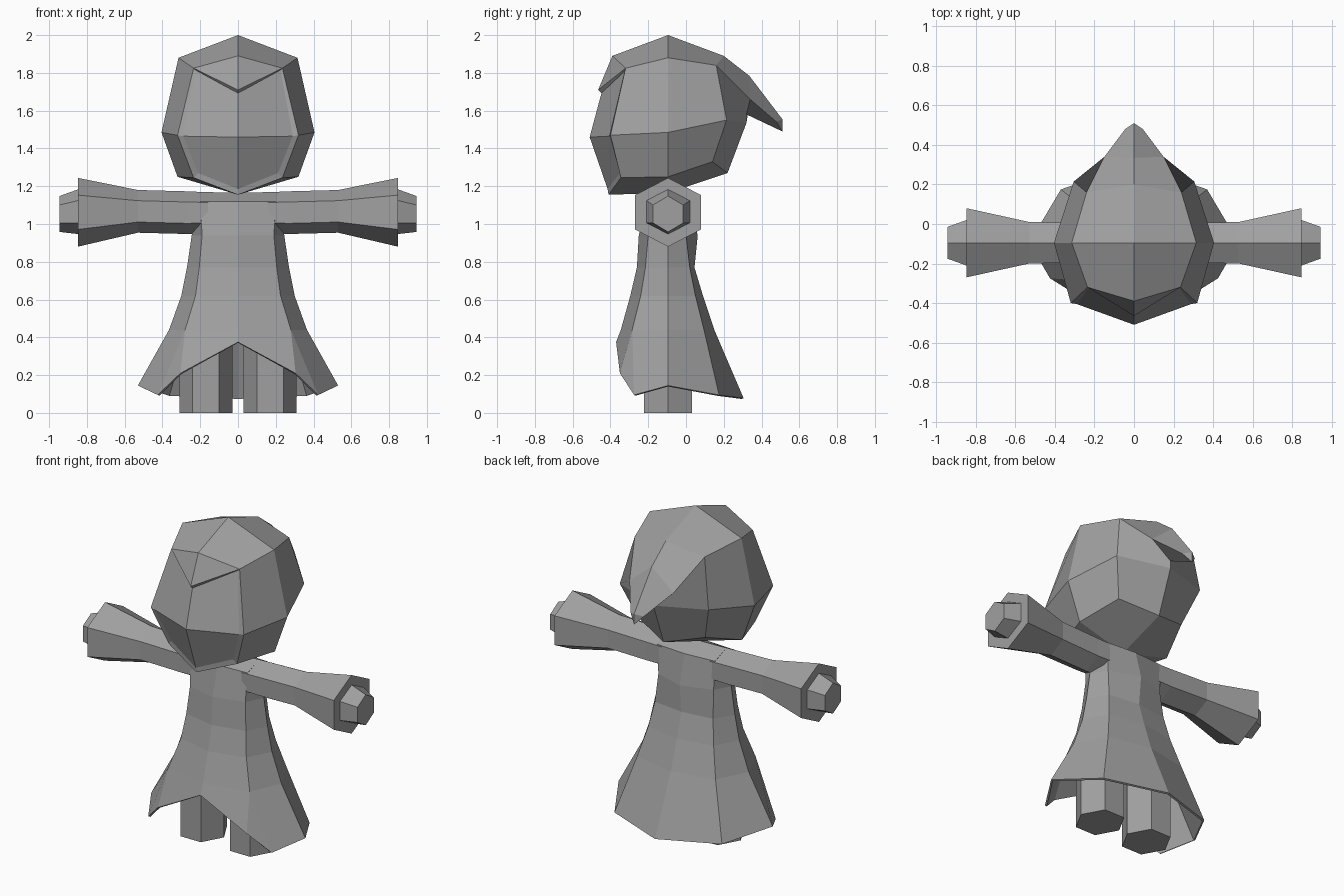
import bpy, bmesh, math

if "Cube" in bpy.data.objects:
    bpy.data.objects.remove(bpy.data.objects["Cube"])

CY = -0.095  # depth of the figure's axis

grey = bpy.data.materials.new("plain grey")
grey.diffuse_color = (0.35, 0.35, 0.35, 1)
grey.use_nodes = True
grey.node_tree.nodes["Principled BSDF"].inputs["Base Color"].default_value = grey.diffuse_color


def make(name, verts, faces, mirror=True, thickness=0):
    """Flat-shaded mesh from a right half, mirrored to the left."""
    me = bpy.data.meshes.new(name)
    me.from_pydata(verts, [], faces)
    bm = bmesh.new()
    bm.from_mesh(me)
    if mirror:
        copy = bmesh.ops.duplicate(bm, geom=bm.verts[:] + bm.edges[:] + bm.faces[:])["geom"]
        for v in copy:
            if isinstance(v, bmesh.types.BMVert):
                v.co.x = -v.co.x
        bmesh.ops.reverse_faces(bm, faces=[f for f in copy if isinstance(f, bmesh.types.BMFace)])
        bmesh.ops.remove_doubles(bm, verts=bm.verts, dist=0.0005)
    bmesh.ops.recalc_face_normals(bm, faces=bm.faces)
    bm.to_mesh(me)
    bm.free()
    me.materials.append(grey)
    ob = bpy.data.objects.new(name, me)
    bpy.context.collection.objects.link(ob)
    if thickness:
        mod = ob.modifiers.new("thickness", "SOLIDIFY")
        mod.thickness = thickness
    return ob


def poly_part(name, points, faces, **kw):
    """Part from named points; each face is a string of point names."""
    index = {k: i for i, k in enumerate(points)}
    return make(name, list(points.values()), [[index[k] for k in f.split()] for f in faces], **kw)


def hex_loft(name, rings, axis):
    """Hexagonal tube along x or z; ring = (position, centre, radius a, radius b)."""
    verts, faces = [], []
    for pos, c, ra, rb in rings:
        for k in range(6):
            a = math.radians(60 * k)
            if axis == "x":
                verts.append((pos, CY + ra * math.sin(a) / math.sin(math.pi / 3), c + rb * math.cos(a)))
            else:
                verts.append((c + ra * math.cos(a), CY + rb * math.sin(a) / math.sin(math.pi / 3), pos))
    for r in range(len(rings) - 1):
        for k in range(6):
            n = (k + 1) % 6
            faces.append((r * 6 + k, r * 6 + n, r * 6 + 6 + n, r * 6 + 6 + k))
    faces += [tuple(range(6))[::-1], tuple(range(len(verts) - 6, len(verts)))]
    return make(name, verts, faces)


# Hood: faceted shell with a pointed tail at the back and a peaked brim
hood = {
    "top": (0, CY, 2.0), "base": (0, CY, 1.165),
    "f1": (0, -.39, 1.89), "c1": (.235, -.32, 1.825), "s1": (.315, CY, 1.88),
    "k1": (.24, .16, 1.84), "b1": (0, .2, 1.89),
    "c2": (.32, -.4, 1.47), "s2": (.405, CY, 1.485), "k2": (.305, .215, 1.55), "b2": (0, .32, 1.535),
    "c3": (.235, -.345, 1.245), "s3": (.32, CY, 1.25), "k3": (.23, .14, 1.33), "b3": (0, .22, 1.27),
    "f3": (0, -.41, 1.155),
    # tail
    "t1": (0, .335, 1.785), "t2": (0, .51, 1.555), "u2": (0, .51, 1.49),
    "w1": (.15, .34, 1.66), "w2": (.045, .48, 1.54), "u1": (0, .32, 1.58),
    # brim peak
    "p": (0, -.465, 1.71), "q": (0, -.445, 1.69),
    # inner edge of the face opening
    "i1": (.225, -.318, 1.815), "i2": (.29, -.405, 1.465), "i3": (.212, -.35, 1.27), "i4": (0, -.415, 1.185),
}
poly_part("hood", hood, [
    "top s1 c1 f1", "top b1 k1 s1", "s1 s2 c2 c1", "s1 k1 k2 s2",
    "s2 s3 c3 c2", "s2 k2 k3 s3", "s3 base f3 c3", "s3 k3 b3 base",
    "k2 b2 b3 k3", "k1 w1 u1 b2 k2",
    "b1 t1 w1 k1", "t1 t2 w2 w1", "w2 t2 u2", "w1 w2 u2 u1",
    "f1 c1 p", "p c1 q", "q c1 i1",
    "c1 c2 i2 i1", "c2 c3 i3 i2", "c3 f3 i4 i3",
])

# Face: folded mask filling the opening
face = {
    "a": (0, -.447, 1.695), "b": (0, -.51, 1.46), "c": (0, -.415, 1.185),
    "d": (.225, -.318, 1.815), "e": (.29, -.405, 1.465), "f": (.212, -.35, 1.27),
}
poly_part("face", face, ["a d e b", "b e f c"])

# Robe: rings listed from front to back, joined downwards
bands = [  # z, front y, (front corner), side x, (back corner), back y
    (1.12, -.2, (.2, -.19), .21, (.2, 0), .015),
    (.94, -.25, (.19, -.2), .245, (.19, 0), .062),
    (.77, -.26, (.205, -.215), .27, (.2, .02), .045),
    (.62, -.295, (.225, -.24), .3, (.225, .05), .09),
    (.44, -.345, (.28, -.285), .365, (.27, .095), .15),
]
rv = []
for z, f, fc, s, bc, b in bands:
    rv += [(0, f, z), (*fc, z), (s, CY, z), (*bc, z), (0, b, z)]
rv += [(0, -.37, .375), (.425, -.275, .095), (.53, CY, .145), (.37, .175, .095), (0, .305, .078)]
rf = [(r * 5 + k, r * 5 + k + 1, r * 5 + k + 6, r * 5 + k + 5) for r in range(5) for k in range(4)]
rf[16] = (20, 21, 30, 25)              # front hem rises to the middle
rf.append((21, 26, 30))
rv += [(.305, -.35, .21), (0, CY, 1.165), (.21, CY, 1.17)]
rf += [(0, 1, 32, 31), (31, 32, 3, 4), (1, 2, 32), (2, 3, 32)]  # shoulders
make("robe", rv, rf, thickness=0.012)

# Sleeves, hands and legs
hex_loft("sleeves", [(.16, 1.06, .1, .108), (.27, 1.06, .1, .113),
                     (.53, 1.067, .105, .113), (.848, 1.062, .175, .182)], "x")
hex_loft("hands", [(.83, 1.065, .117, .12), (.848, 1.065, .115, .118), (.945, 1.053, .08, .095)], "x")
hex_loft("legs", [(0, .17, .14, .128), (.5, .17, .14, .128)], "z")
